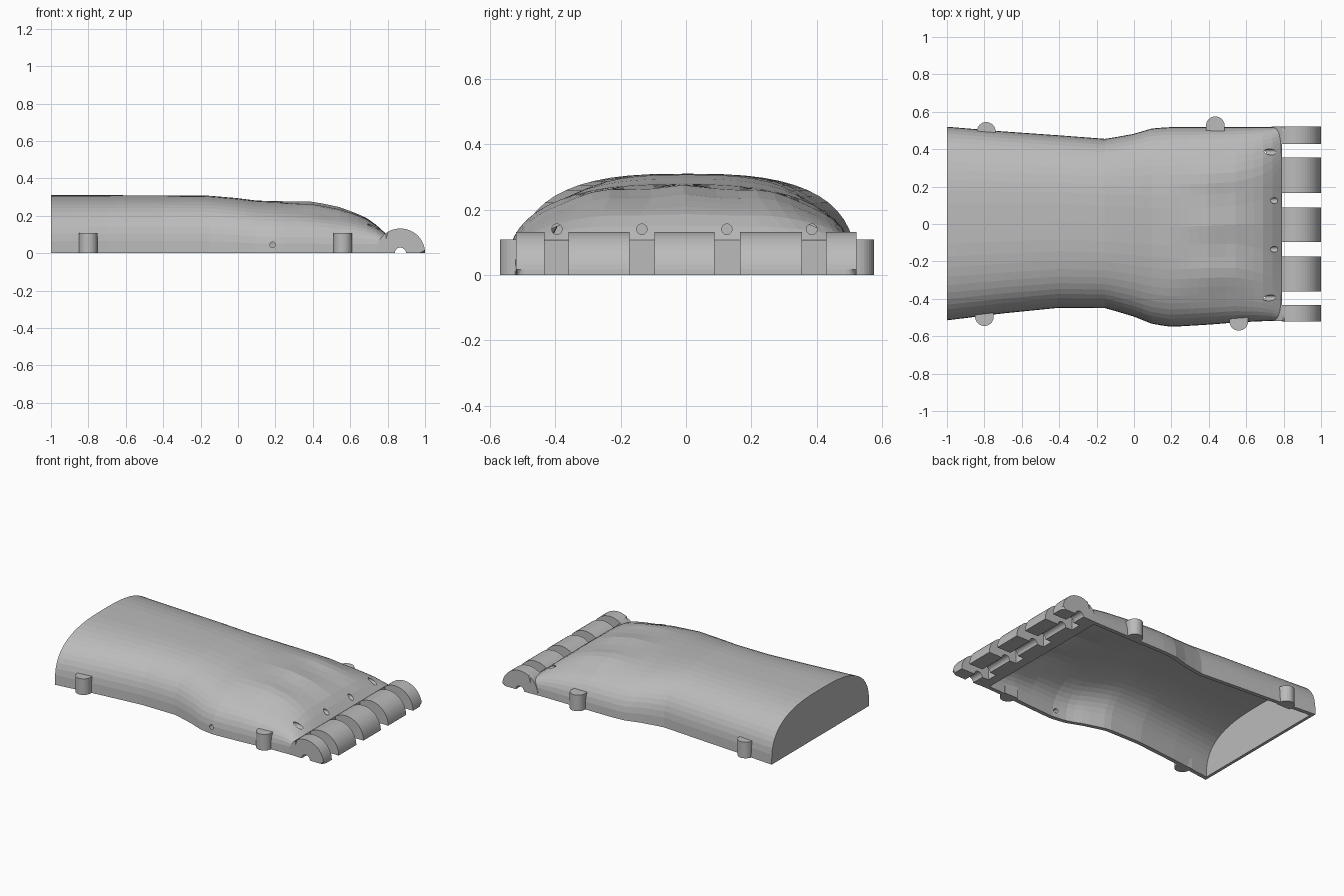
import bpy, bmesh, math

if "Cube" in bpy.data.objects:
    bpy.data.objects.remove(bpy.data.objects["Cube"])

grey = bpy.data.materials.new("light grey plastic")
grey.diffuse_color = (0.5, 0.5, 0.5, 1)
grey.use_nodes = True
grey.node_tree.nodes["Principled BSDF"].inputs["Base Color"].default_value = grey.diffuse_color


def finish(bm, name):
    bmesh.ops.recalc_face_normals(bm, faces=bm.faces)
    me = bpy.data.meshes.new(name)
    bm.to_mesh(me)
    bm.free()
    me.materials.append(grey)
    ob = bpy.data.objects.new(name, me)
    bpy.context.collection.objects.link(ob)
    return ob


def prism(name, pts, place, a, b, round_end=None):
    """Extrude a closed 2D outline from a to b; place(u, v, w) gives 3D."""
    bm = bmesh.new()
    lo = [bm.verts.new(place(u, v, a)) for u, v in pts]
    hi = [bm.verts.new(place(u, v, b)) for u, v in pts]
    n = len(pts)
    bm.faces.new(lo)
    bm.faces.new(hi[::-1])
    for i in range(n):
        j = (i + 1) % n
        bm.faces.new((lo[i], lo[j], hi[j], hi[i]))
    if round_end is not None:       # round the curved rim of one end
        edges = [e for e in bm.edges if all(
            abs(v.co.y - round_end) < 1e-5 and
            math.hypot(v.co.x - KX, v.co.z) > 0.1 for v in e.verts)]
        bmesh.ops.bevel(bm, geom=edges, offset=0.03, segments=4,
                        profile=0.5, affect='EDGES')
    return finish(bm, name)


def arc(r, a0, a1, n, cx=0, cy=0):
    return [(cx + r * math.cos(math.radians(a0 + (a1 - a0) * i / n)),
             cy + r * math.sin(math.radians(a0 + (a1 - a0) * i / n)))
            for i in range(n + 1)]


# Hand and forearm shell: x, low y, high y, top z, squareness
ST = [(-1.0, -.515, .52, .31, 2.8), (-.7, -.478, .495, .31, 2.8),
      (-.4, -.448, .474, .309, 2.8), (-.15, -.45, .455, .307, 2.8),
      (0, -.495, .482, .294, 2.7), (.1, -.535, .512, .281, 2.6),
      (.2, -.55, .518, .278, 2.6), (.4, -.538, .518, .272, 2.6),
      (.55, -.526, .518, .242, 2.7), (.68, -.52, .518, .193, 3.2),
      (.74, -.518, .518, .15, 4), (.79, -.515, .518, .105, 6)]
WALL, SEG = 0.027, 28


def section(x):
    for p, q in zip(ST, ST[1:]):
        if x <= q[0] + 1e-6:
            f = (x - p[0]) / (q[0] - p[0])
            return [a + (b - a) * f for a, b in zip(p, q)][1:]
    return ST[-1][1:]


def ring(bm, x, w):
    lo, hi, top, n = section(x)
    mid, half, top = (lo + hi) / 2, (hi - lo) / 2 - w, top - w
    fade = max(0, 1 - abs(x - .48) / .3)
    out = []
    for i in range(SEG + 1):
        c, s = math.cos(math.pi * i / SEG), math.sin(math.pi * i / SEG)
        t = math.copysign(abs(c) ** (2 / n), c)
        h = 0 if i in (0, SEG) else s ** (2 / n)
        y = mid + half * t
        # faint ridges along the back of the hand
        h *= 1 + 0.03 * fade * (math.cos((y + .005) * 2 * math.pi / .26) - .5)
        out.append(bm.verts.new((x, y, top * h)))
    return out


bm = bmesh.new()
COUNT = 36
outer = [ring(bm, -1 + 1.79 * i / COUNT, 0) for i in range(COUNT + 1)]
inner = [ring(bm, -.98 + 1.71 * i / COUNT, WALL) for i in range(COUNT + 1)]
for skin in (outer, inner):
    for a, b in zip(skin, skin[1:]):
        for j in range(SEG):
            bm.faces.new((a[j], a[j + 1], b[j + 1], b[j]))
    bm.faces.new(skin[0])
    bm.faces.new(skin[-1])
for k in (0, -1):
    for i in range(COUNT):          # side rims
        bm.faces.new((outer[i][k], outer[i + 1][k], inner[i + 1][k], inner[i][k]))
    bm.faces.new((outer[k][0], outer[k][-1], inner[k][-1], inner[k][0]))
shell = finish(bm, "hand_shell")

# Cord holes over the knuckles and one side hole
cutters = [prism("hole_cutter", arc(.016, 0, 345, 23), lambda u, v, w, y=y: (w, y + u, .14 + v), .6, .9)
           for y in (-.395, -.135, .125, .385)]
cutters.append(prism("hole_cutter", arc(.015, 0, 345, 23),
                     lambda u, v, w: (.185 + u, w, .045 + v), -.7, -.4))
for cut in cutters:
    cut.hide_render = True
    mod = shell.modifiers.new("hole", 'BOOLEAN')
    mod.operation, mod.solver, mod.object = 'DIFFERENCE', 'EXACT', cut
    bpy.context.view_layer.objects.active = shell
    bpy.ops.object.modifier_apply(modifier=mod.name)
    bpy.data.objects.remove(cut)

# Knuckle hinge: five half-round blocks with a pin groove, on a cross bar
KX, KR, PIN = .868, .132, .03
KNUCKLE = arc(KR, 0, 126, 18, KX) + [(.79, 0), (KX - PIN, 0)] + arc(PIN, 165, 0, 11, KX)
along_y = lambda u, v, w: (u, w, v)
blocks = [(-.52, -.433, -.52), (-.36, -.173, None), (-.097, .087, None),
          (.165, .355, None), (.428, .522, .522)]
for a, b, end in blocks:
    prism("knuckle_block", KNUCKLE, along_y, a, b, end)
prism("knuckle_bar", arc(KR, 126, 180, 8, KX) + [(.79, 0)], along_y, -.518, .52)

# Half-round tie pegs along the edges
for x, y, side in ((-.79, .495, 1), (.435, .525, 1), (-.8, -.495, -1), (.56, -.52, -1)):
    outline = [(.05, -.03)] + arc(.05, 0, 180, 16) + [(-.05, -.03)]
    prism("tie_peg", outline,
          lambda u, v, w: (x + u, y + side * v, w), 0, .108)
